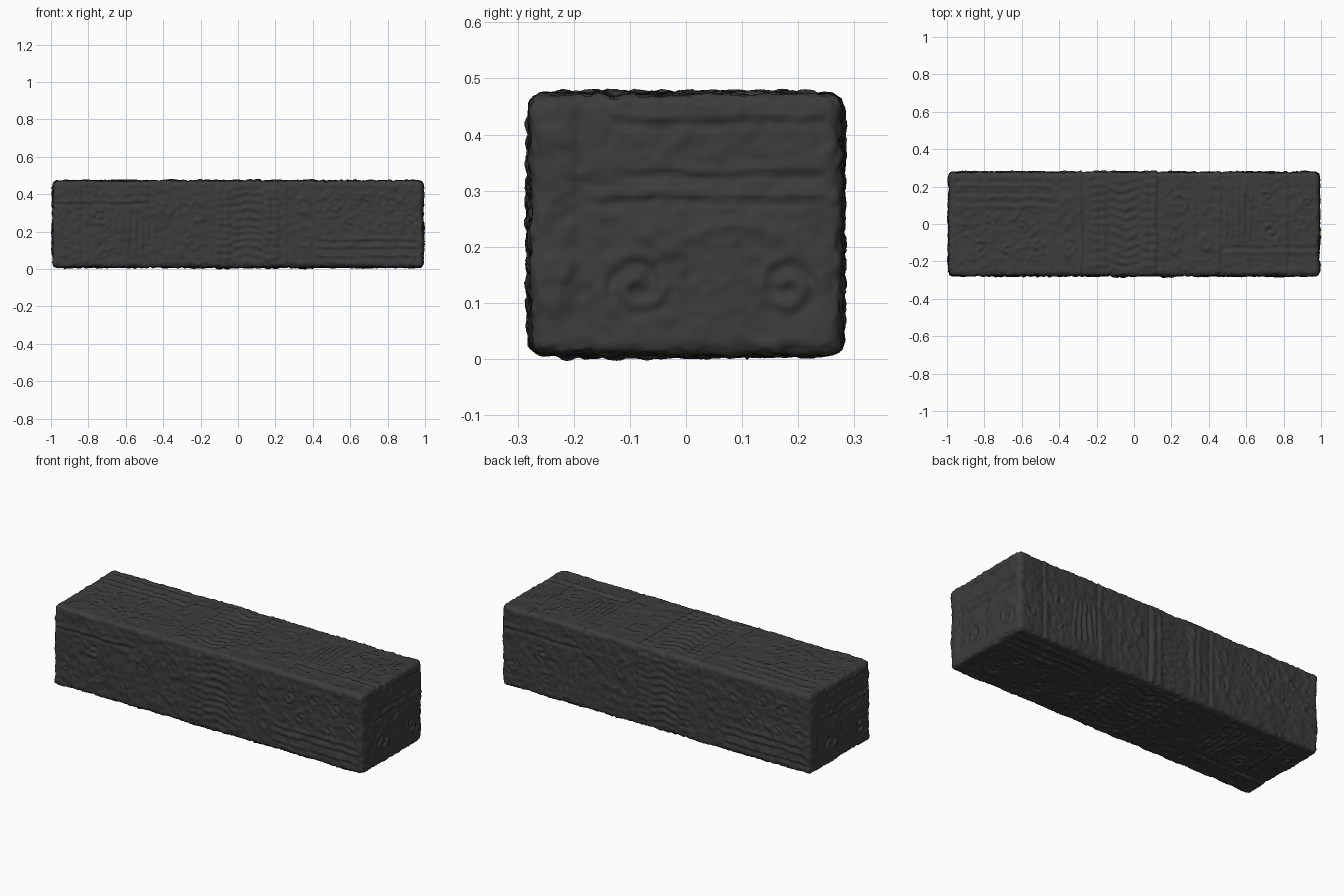
import bpy
import bmesh
import math
from mathutils import Vector, Matrix, noise

HALF = Vector((0.99, 0.277, 0.231))
CENTRE = Vector((0, 0, 0.24))
ROUND = 0.025
STEP = 0.008


# Carving strokes: each returns 0..1 over a face with coordinates u, v
def line(t, at, width=0.007):
    return math.exp(-((t - at) / width) ** 2)


def within(t, low, high, soft=0.01):
    rise = min(max((t - low) / soft, 0), 1)
    fall = min(max((high - t) / soft, 0), 1)
    return rise * fall


def ring(u, v, cu, cv, ru, rv):
    d = math.hypot((u - cu) / ru, (v - cv) / rv)
    return line((d - 1) * min(ru, rv), 0, 0.009)


def bead(u, v, cu, cv, radius):
    return max(0, 1 - ((u - cu) ** 2 + (v - cv) ** 2) / radius ** 2)


def spiral(u, v, cu, cv, radius, hand=1):
    du, dv = (u - cu) * hand, v - cv
    d = math.hypot(du, dv)
    if d > radius:
        return 0
    return math.cos(d / radius * 9 - math.atan2(dv, du)) * min(1, (radius - d) * 60)


def wobble(u, v, seed, scale):
    return noise.noise(Vector((u * scale, v * scale, seed)))


def glyphs(u, v, seed):
    # Worn raised curls with a sharp-edged outline
    n = wobble(u, v, seed, 18)
    return line(n, 0, 0.1) * 0.7 - 0.35


# Long sides: bordered panels, fan, oval, bead columns, bars and scrolls
def long_side(u, v, seed):
    u += 0.008 * wobble(u, v, seed, 9)
    v += 0.006 * wobble(u, v, seed + 5, 9)
    h = 0.0
    for at in (-0.83, -0.47, -0.13, 0.27):
        h -= 1.1 * line(u, at, 0.006)
        h += 0.6 * line(u, at + 0.018, 0.008)
    left = within(u, -1, -0.47)
    h -= left * (line(v, 0.105) - 0.6 * line(v, 0.125))
    h += left * within(v, 0.13, 0.2) * glyphs(u, v, seed)
    h += within(u, -0.98, -0.64) * within(v, -0.2, 0.09) * glyphs(u, v, seed + 2)
    for cu, cv, r in ((-0.73, 0.03, 0.05), (-0.92, -0.1, 0.04), (-0.71, -0.12, 0.04)):
        h += spiral(u, v, cu, cv, r)
    # Fan of slightly spreading ribs
    if -0.64 < u < -0.48 and -0.18 < v < 0.09:
        spread = (u + 0.56) / (1 - v * 1.5)
        h += 0.8 * math.sin(spread * 190) * within(v, -0.17, 0.08, 0.03)
    # Oval medallions
    for cu, cv, ru, rv in ((-0.22, 0.07, 0.035, 0.055), (-0.38, 0.08, 0.025, 0.03),
                           (-0.24, -0.09, 0.04, 0.04), (0.35, 0.1, 0.03, 0.04),
                           (0.36, -0.06, 0.035, 0.06)):
        h += ring(u, v, cu, cv, ru, rv) + 0.5 * bead(u, v, cu, cv, ru * 0.6)
    h += 0.7 * line(u, -0.32) * within(v, -0.18, 0.18)
    h += within(u, -0.45, -0.15) * 0.5 * glyphs(u, v, seed + 4)
    # Paired bead columns flanking stacked bars
    for at in (-0.1, -0.06, 0.16, 0.2):
        if abs(u - at) < 0.025:
            row = round(v / 0.036) * 0.036
            h += 1.5 * bead(u, v, at, row, 0.021) * within(v, -0.2, 0.2)
    bars = math.sin((v + 0.25 * abs(u - 0.05)) * 150 + 4 * wobble(u, v, seed, 7))
    h += 0.6 * bars * within(u, -0.03, 0.13) * within(v, -0.2, 0.2)
    # Scroll field and long ledges at the far end
    field = within(u, 0.42, 0.97, 0.03)
    h += field * within(v, -0.07, 0.2) * glyphs(u, v, seed + 6)
    for cu, cv, r in ((0.52, 0.1, 0.05), (0.68, 0.12, 0.045), (0.82, 0.1, 0.05),
                      (0.6, 0, 0.045), (0.78, -0.02, 0.045), (0.91, 0.02, 0.04)):
        h += 0.8 * spiral(u, v, cu, cv, r, -1)
    for at in (-0.08, -0.12, -0.17):
        h += field * (0.8 * line(v, at) - 0.7 * line(v, at - 0.016))
    return h


# Ends: ledged upper band, brow arch and a pair of scrolls
def end_side(u, v, seed):
    u += 0.01 * wobble(u, v, seed, 10)
    v += 0.008 * wobble(u, v, seed + 5, 10)
    h = 0.5 * glyphs(u, v, seed) * within(v, -0.2, 0.2)
    inner = within(u, -0.18, 0.24)
    for at, low in ((0.185, -0.14), (0.09, -0.12), (0.045, -0.18)):
        h += within(u, low, 0.25) * (0.9 * line(v, at + 0.008) - 0.9 * line(v, at - 0.006))
    h -= 0.7 * line(u, -0.19)
    for at in (-0.14, -0.08, 0.1, 0.16):
        h += 1.1 * bead(u, v, -0.23, at, 0.035)
    h += spiral(u, v, -0.085, -0.11, 0.065)
    h += spiral(u, v, 0.18, -0.11, 0.065, -1)
    h += 1.2 * bead(u, v, -0.05, -0.03, 0.045)
    h += ring(u, v, 0.09, -0.06, 0.11, 0.06) * within(v, -0.06, 0.02)
    h += inner * 0.5 * line(v, -0.095) * within(u, 0, 0.12)
    h -= 0.7 * line(u, 0.005) * within(v, -0.18, -0.02)
    return h


def relief(p, n):
    axis = max(range(3), key=lambda i: abs(n[i]))
    side = 1 if n[axis] > 0 else -1
    seed = 3.7 * axis + 20 * side
    fade = min(1, max(0, (abs(n[axis]) - 0.75) * 5))
    if axis == 0:
        return fade * end_side(p.y * side, p.z, seed)
    if axis == 1:
        return fade * long_side(-p.x * side, p.z, seed)
    return fade * long_side(-p.x * side, -p.y * HALF.z / HALF.y, seed)


# Fine grid on each of the six sides, joined along the edges
bm = bmesh.new()
counts = [round(2 * h / STEP) for h in HALF]
for axis in range(3):
    a, b = (axis + 1) % 3, (axis + 2) % 3
    for side in (1, -1):
        place = Matrix.Identity(4)
        for row in range(3):
            place[row][0] = HALF[a] * (row == a)
            place[row][1] = HALF[b] * (row == b) * side
            place[row][2] = side * (row == axis)
            place[row][3] = side * HALF[axis] * (row == axis)
        bmesh.ops.create_grid(bm, x_segments=counts[a], y_segments=counts[b],
                              size=1, matrix=place)
bmesh.ops.remove_doubles(bm, verts=bm.verts, dist=STEP / 10)
bmesh.ops.recalc_face_normals(bm, faces=bm.faces)

# Round the edges, then carve and weather the surface
for vert in bm.verts:
    p = vert.co.copy()
    core = Vector([min(max(c, ROUND - h), h - ROUND) for c, h in zip(p, HALF)])
    n = (p - core).normalized()
    wear = 0.004 * noise.noise(p * 7) + 0.004 * noise.noise(p * 28)
    chips = 0.003 * noise.noise(p * 60) * (1.6 - max(abs(c) for c in n)) * 2
    carve = max(-1.3, min(1.3, relief(p, n)))
    vert.co = CENTRE + core + n * (ROUND + 0.0055 * carve + wear + chips)

mesh = bpy.data.meshes.new("carved_block")
bm.to_mesh(mesh)
bm.free()

default = bpy.data.objects.get("Cube")
if default:
    bpy.data.objects.remove(default, do_unlink=True)

block = bpy.data.objects.new("carved_block", mesh)
bpy.context.collection.objects.link(block)

# Dark basalt colour
stone = bpy.data.materials.new("dark_stone")
stone.use_nodes = True
colour = (0.045, 0.045, 0.046, 1)
stone.diffuse_color = colour
shader = stone.node_tree.nodes["Principled BSDF"]
shader.inputs["Base Color"].default_value = colour
shader.inputs["Roughness"].default_value = 0.9
mesh.materials.append(stone)
mesh.shade_smooth()
